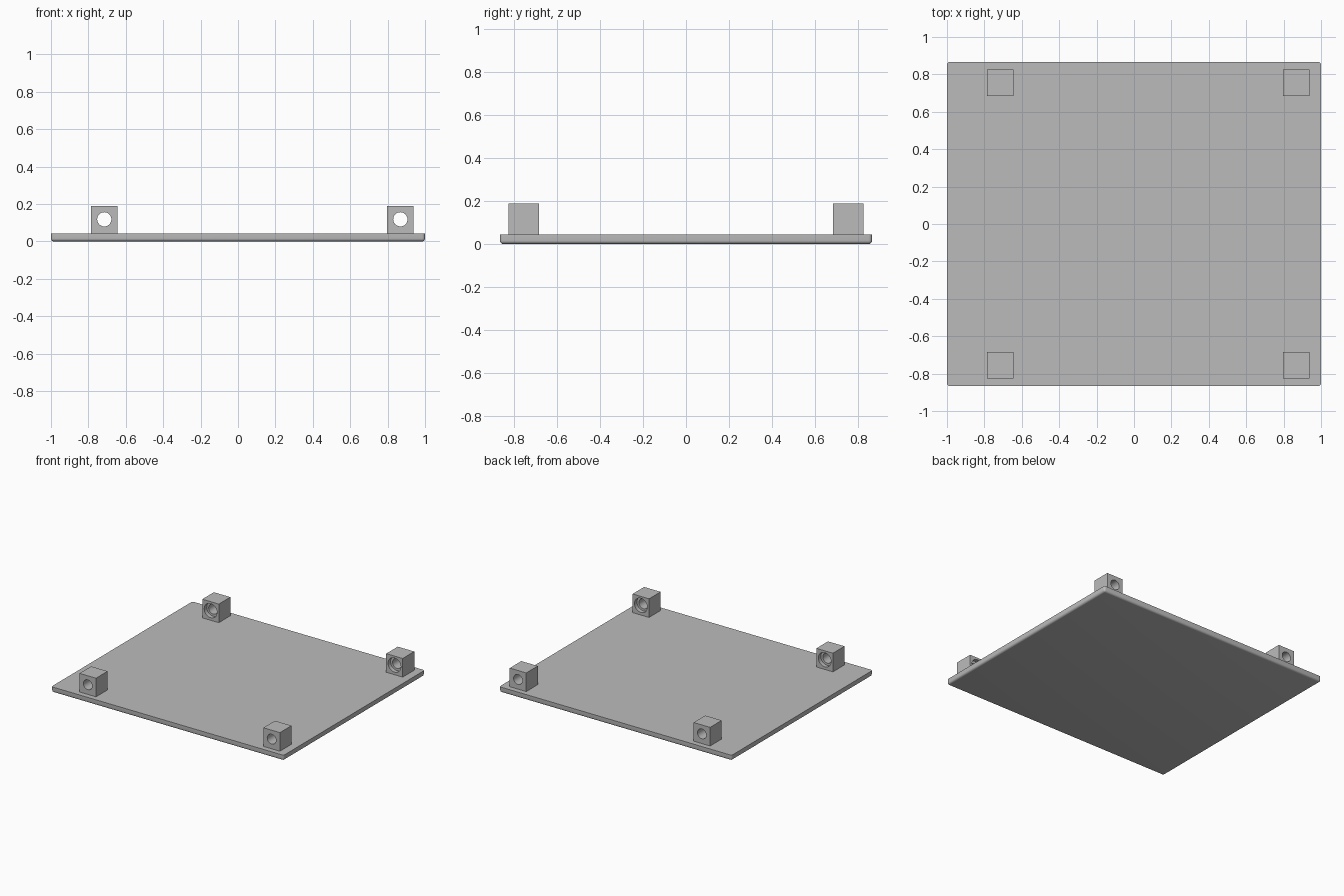
import bpy
import bmesh
import math
from mathutils import Matrix, Vector

cube = bpy.data.objects.get("Cube")
if cube:
    bpy.data.objects.remove(cube, do_unlink=True)

# Plain grey finish
grey = bpy.data.materials.new("plain_grey")
grey.use_nodes = True
grey.diffuse_color = (0.5, 0.5, 0.5, 1)
grey.node_tree.nodes["Principled BSDF"].inputs["Base Color"].default_value = (0.5, 0.5, 0.5, 1)

PLATE_TOP = 0.043
BLOCK_TOP = 0.188
HALF = 0.071
HOLE_Z = 0.118


def box(bm, low, high):
    low, high = Vector(low), Vector(high)
    matrix = Matrix.Translation((low + high) / 2) @ Matrix.Diagonal((*(high - low), 1))
    bmesh.ops.create_cube(bm, size=1, matrix=matrix)


def finish(bm, name):
    mesh = bpy.data.meshes.new(name)
    bmesh.ops.recalc_face_normals(bm, faces=bm.faces)
    bm.to_mesh(mesh)
    bm.free()
    mesh.materials.append(grey)
    obj = bpy.data.objects.new(name, mesh)
    bpy.context.collection.objects.link(obj)
    return obj


def activate(obj):
    bpy.ops.object.select_all(action="DESELECT")
    obj.select_set(True)
    bpy.context.view_layer.objects.active = obj


def smooth(obj):
    activate(obj)
    bpy.ops.object.shade_smooth_by_angle(angle=math.radians(35))


# Base plate: rounded lower edges and corners, sharp upper rim
bm = bmesh.new()
box(bm, (-1, -0.867, 0), (1, 0.867, PLATE_TOP))
rounded = [e for e in bm.edges if min(v.co.z for v in e.verts) < 0.01]
bmesh.ops.bevel(bm, geom=rounded, offset=0.016, segments=5, profile=0.5, affect="EDGES")
smooth(finish(bm, "base_plate"))


def bore_cutter(x, y, inward):
    """Stepped round cutter: through hole plus a wide recess on the inner face."""
    profile = [(0, -0.1), (0.038, -0.1), (0.038, 0.04), (0.055, 0.04), (0.055, 0.1), (0, 0.1)]
    bm = bmesh.new()
    verts = [bm.verts.new((r, 0, d)) for r, d in profile]
    edges = [bm.edges.new(pair) for pair in zip(verts, verts[1:])]
    bmesh.ops.spin(bm, geom=verts + edges, cent=(0, 0, 0), axis=(0, 0, 1),
                   angle=math.tau, steps=32, use_duplicate=False)
    bmesh.ops.remove_doubles(bm, verts=bm.verts, dist=0.0001)
    turn = Matrix.Rotation(-inward * math.pi / 2, 4, "X")
    bm.transform(Matrix.Translation((x, y, HOLE_Z)) @ turn)
    cutter = finish(bm, "bore_cutter")
    cutter.hide_render = True
    return cutter


# Four bored mounting blocks, recesses facing the middle of the plate
for side, x in (("right", -0.715), ("left", 0.868)):
    for end, y in (("front", -0.755), ("back", 0.755)):
        bm = bmesh.new()
        box(bm, (x - HALF, y - HALF, PLATE_TOP - 0.005), (x + HALF, y + HALF, BLOCK_TOP))
        block = finish(bm, f"{end}_{side}_mounting_block")
        cutter = bore_cutter(x, y, 1 if y < 0 else -1)
        cut = block.modifiers.new("bore", "BOOLEAN")
        cut.operation = "DIFFERENCE"
        cut.solver = "EXACT"
        cut.object = cutter
        activate(block)
        bpy.ops.object.modifier_apply(modifier=cut.name)
        bpy.data.objects.remove(cutter, do_unlink=True)
        smooth(block)
